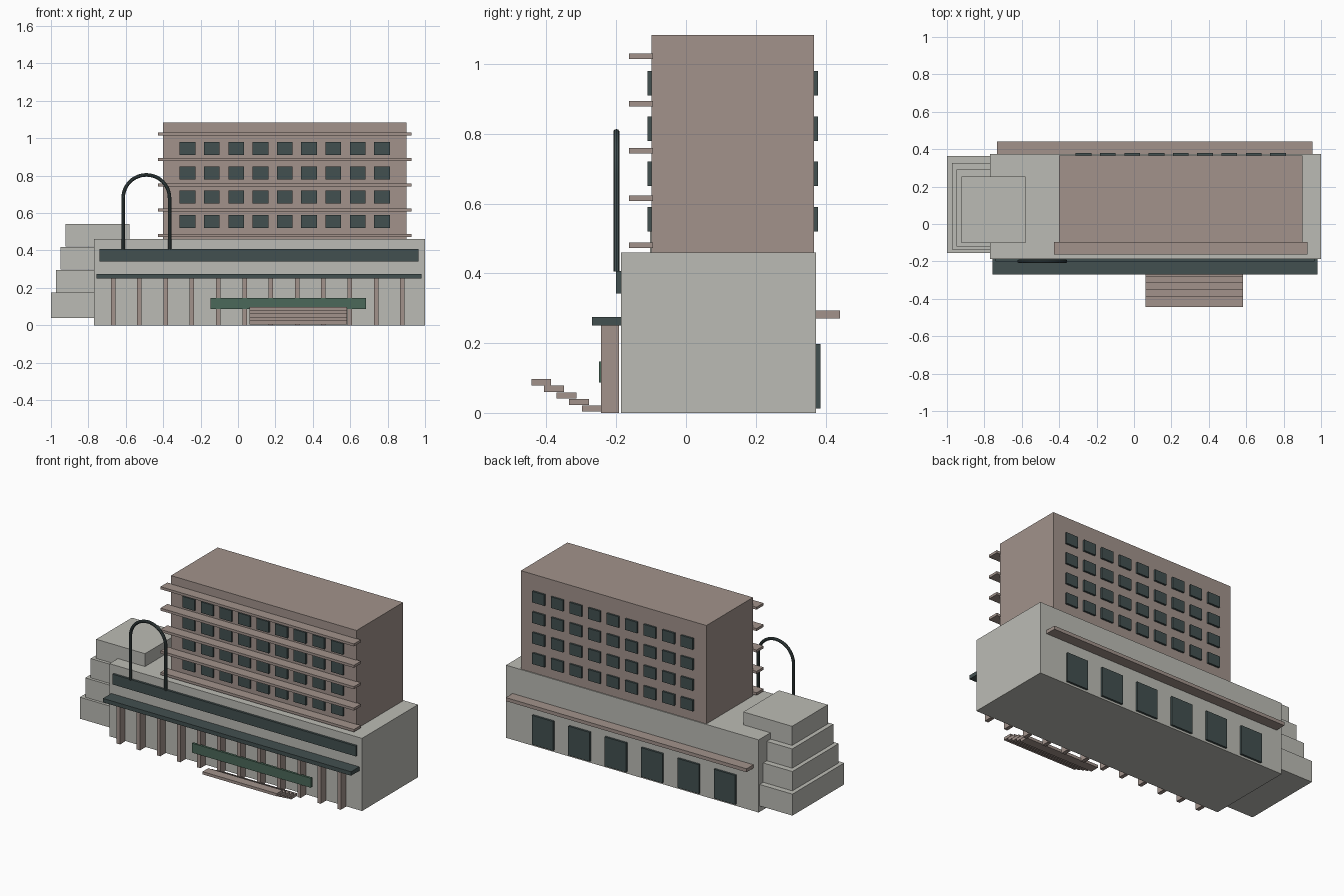
import bpy, bmesh, math

if "Cube" in bpy.data.objects:
    bpy.data.objects.remove(bpy.data.objects["Cube"])


def material(name, rgb):
    m = bpy.data.materials.new(name)
    m.diffuse_color = (*rgb, 1)
    m.use_nodes = True
    m.node_tree.nodes["Principled BSDF"].inputs["Base Color"].default_value = m.diffuse_color
    return m


STONE = material("pale_stone", (0.50, 0.50, 0.46))
BROWN = material("brown_concrete", (0.36, 0.29, 0.26))
DARK = material("dark_glass", (0.055, 0.08, 0.08))
GREEN = material("green_panel", (0.07, 0.14, 0.10))


def box(name, x, y, z, mat):
    """Box from (min, max) ranges on each axis."""
    bm = bmesh.new()
    bmesh.ops.create_cube(bm, size=1)
    for v in bm.verts:
        v.co = [(r[0] + r[1]) / 2 + c * (r[1] - r[0]) for r, c in zip((x, y, z), v.co)]
    me = bpy.data.meshes.new(name)
    bm.to_mesh(me)
    bm.free()
    me.materials.append(mat)
    ob = bpy.data.objects.new(name, me)
    bpy.context.collection.objects.link(ob)
    return ob


def around(c, size):
    return (c - size / 2, c + size / 2)


# Main volumes
FRONT, BACK = -0.187, 0.373
box("podium", (-0.77, 1.0), (FRONT, BACK), (0, 0.46), STONE)
box("tower", (-0.40, 0.90), (-0.099, 0.367), (0.46, 1.083), BROWN)

# Stepped side wing
for i in range(4):
    box(f"side_tier_{i + 1}", (-1.0 + 0.026 * i, -0.58),
        (-0.155 + 0.0175 * i, 0.363 - 0.036 * i),
        (0.038 + 0.1235 * i + 0.012 * (i > 0), 0.174 + 0.1225 * i), STONE)

# Tower sun shades
for i in range(5):
    box(f"sun_shade_{i + 1}", (-0.428, 0.927), (-0.164, -0.095),
        around(0.48 + 0.1355 * i, 0.016), BROWN)

# Tower windows, front and back
for row in range(4):
    for col in range(9):
        x, z = around(-0.27 + 0.13 * col, 0.084), around(0.555 + 0.13 * row, 0.07)
        box(f"front_window_{row}_{col}", x, (-0.111, -0.09), z, DARK)
        box(f"back_window_{row}_{col}", x, (0.36, 0.379), z, DARK)

# Podium front: window band, canopy, columns, entrance panel
box("window_band", (-0.74, 0.966), (-0.201, FRONT + 0.005), (0.342, 0.407), DARK)
box("canopy", (-0.757, 0.981), (-0.27, FRONT + 0.002), (0.25, 0.275), DARK)
for i in range(12):
    box(f"column_{i + 1}", around(-0.668 + 0.1406 * i, 0.024), (-0.243, -0.192), (0, 0.25), BROWN)
box("entrance_panel", (-0.147, 0.685), (-0.25, -0.235), (0.087, 0.147), GREEN)

# Entrance steps
for i in range(5):
    box(f"entrance_step_{i + 1}", (0.062, 0.582), around(-0.270 - 0.0362 * i, 0.057),
        around(0.013 + 0.0187 * i, 0.0175), BROWN)

# Podium back: ledge and doors
box("back_ledge", (-0.733, 0.954), (BACK - 0.005, 0.441), (0.271, 0.293), BROWN)
for i in range(6):
    box(f"back_door_{i + 1}", around(-0.54 + 0.255 * i, 0.15), (BACK - 0.005, 0.386),
        (0.013, 0.198), DARK)

# Roof arch: round tube along two legs and a half circle
CX, CZ, R, SEG = -0.49, 0.68, 0.124, 24
arc = [(CX - R * math.cos(math.pi * i / SEG), CZ + R * math.sin(math.pi * i / SEG))
       for i in range(SEG + 1)]
path = [(CX - R, 0.405)] + arc + [(CX + R, 0.405)]
curve = bpy.data.curves.new("roof_arch", 'CURVE')
curve.dimensions = '3D'
curve.bevel_depth = 0.0095
curve.bevel_resolution = 3
curve.use_fill_caps = True
spline = curve.splines.new('POLY')
spline.points.add(len(path) - 1)
for p, (x, z) in zip(spline.points, path):
    p.co = (x, -0.1995, z, 1)
curve.materials.append(DARK)
arch = bpy.data.objects.new("roof_arch", curve)
bpy.context.collection.objects.link(arch)
bpy.context.view_layer.objects.active = arch
arch.select_set(True)
bpy.ops.object.convert(target='MESH')
bpy.ops.object.shade_smooth_by_angle()
